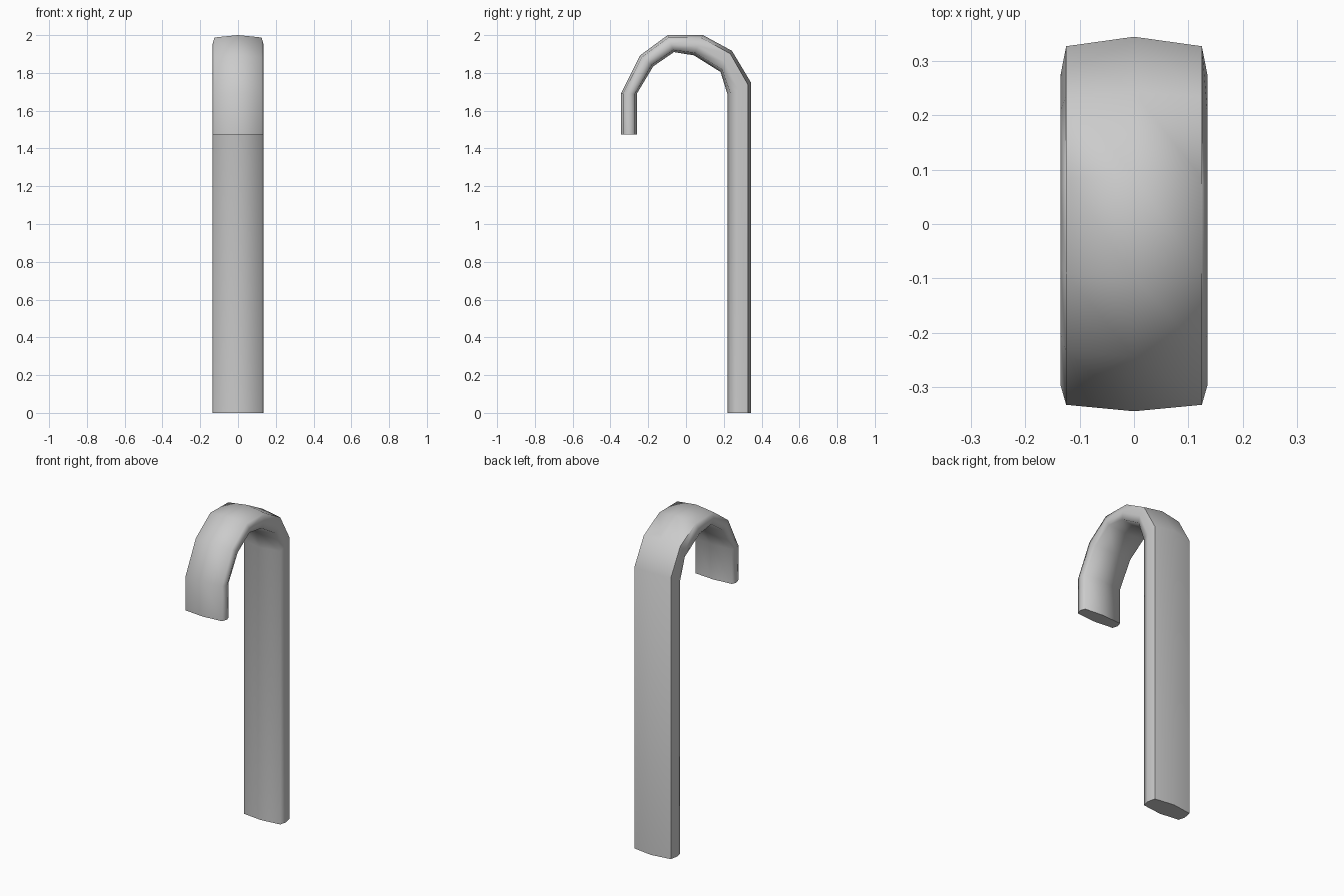
import bpy, bmesh, math

if "Cube" in bpy.data.objects:
    bpy.data.objects.remove(bpy.data.objects["Cube"])

# Side profile (y, z): outer and inner ridge of each ring, stem foot to hook tip
OUTER = [(.345, 0), (.345, 1.747), (.243, 1.917), (.09, 2.0),
         (-.097, 2.0), (-.244, 1.892), (-.345, 1.69), (-.345, 1.475)]
INNER = [(.22, 0), (.22, 1.685), (.183, 1.805), (.042, 1.893),
         (-.064, 1.91), (-.173, 1.835), (-.26, 1.69), (-.26, 1.475)]

# Flattened octagonal section: (x, fraction from outer to inner ridge)
SECTION = [(0, 0), (.125, .14), (.135, .55), (.125, .88),
           (0, 1), (-.125, .88), (-.135, .55), (-.125, .14)]

# Loft the section along the cane
bm = bmesh.new()
rings = []
for (oy, oz), (iy, iz) in zip(OUTER, INNER):
    rings.append([bm.verts.new((x, oy + (iy - oy) * t, oz + (iz - oz) * t))
                  for x, t in SECTION])
n = len(SECTION)
for a, b in zip(rings, rings[1:]):
    for i in range(n):
        j = (i + 1) % n
        bm.faces.new((a[i], a[j], b[j], b[i]))

# End caps
bm.faces.new(rings[0])
bm.faces.new(rings[-1])
bmesh.ops.recalc_face_normals(bm, faces=bm.faces)

mesh = bpy.data.meshes.new("hooked_cane")
bm.to_mesh(mesh)
bm.free()
cane = bpy.data.objects.new("hooked_cane", mesh)
bpy.context.collection.objects.link(cane)
bpy.context.view_layer.objects.active = cane
cane.select_set(True)
bpy.ops.object.shade_smooth_by_angle(angle=math.radians(70))
